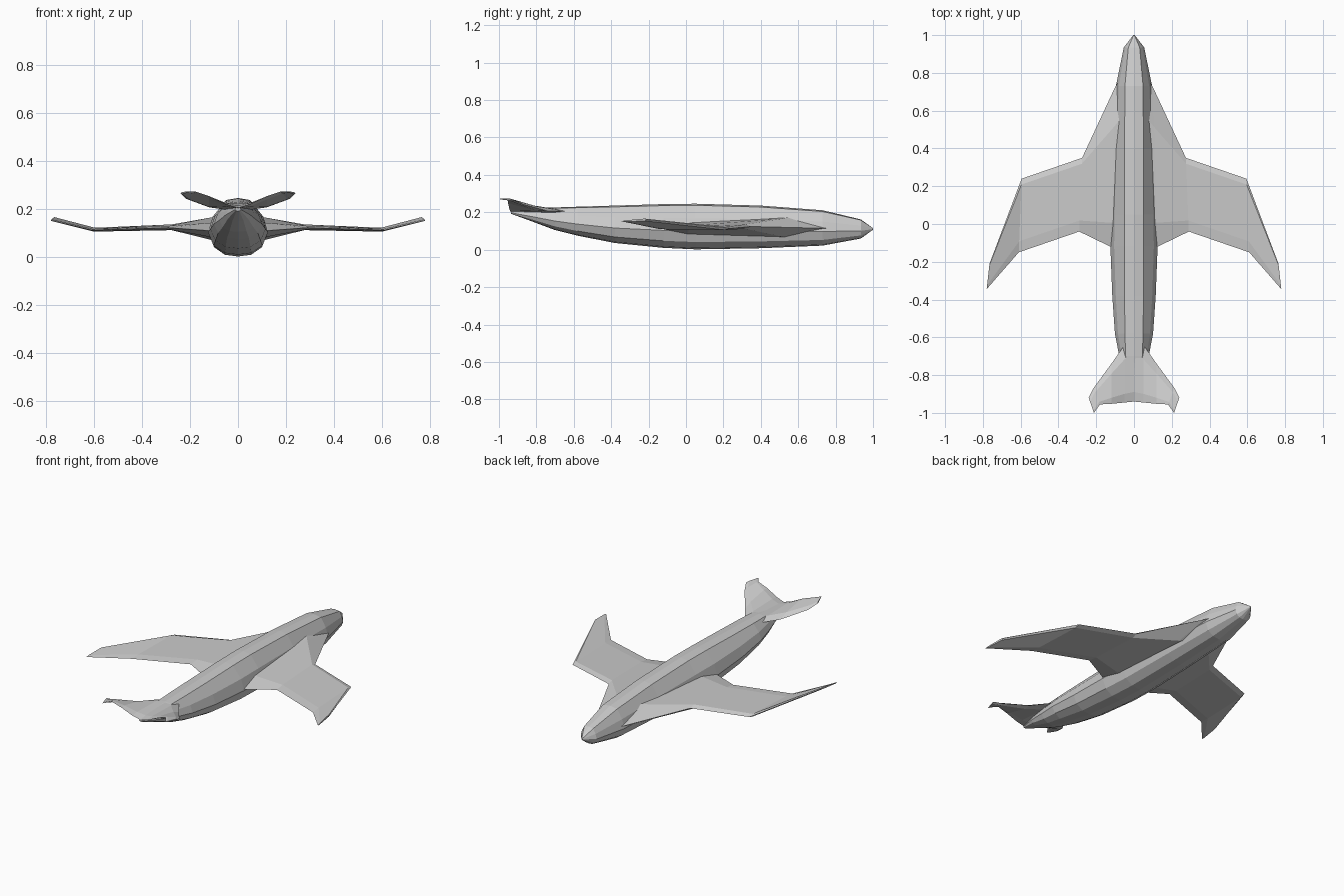
import bpy, bmesh
from mathutils import Vector


def loft(name, rings, mirror=False):
    """Skin closed rings of equal length, cap both ends."""
    bm = bmesh.new()
    rows = [[bm.verts.new(p) for p in r] for r in rings]
    n = len(rows[0])
    for a, b in zip(rows, rows[1:]):
        for i in range(n):
            j = (i + 1) % n
            bm.faces.new((a[i], a[j], b[j], b[i]))
    bm.faces.new(rows[0])
    bm.faces.new(rows[-1])
    bmesh.ops.remove_doubles(bm, verts=bm.verts, dist=0.0005)
    bmesh.ops.recalc_face_normals(bm, faces=bm.faces)
    me = bpy.data.meshes.new(name)
    bm.to_mesh(me)
    bm.free()
    ob = bpy.data.objects.new(name, me)
    bpy.context.collection.objects.link(ob)
    if mirror:
        ob.modifiers.new("mirror", 'MIRROR')
    return ob


def foil_ring(le, te, up, down, front=0.08, rear=0.85):
    """Thin six-point aerofoil between a leading and a trailing point."""
    le, te = Vector(le), Vector(te)
    a, b = le.lerp(te, front), le.lerp(te, rear)
    u, d = Vector((0, 0, up)), Vector((0, 0, down))
    return [le, a + u, b + u * 0.6, te, b - d * 0.6, a - d]


# Fuselage: y, half width, spine half width, bottom z, top z
stations = [
    (1.00, 0.004, 0.002, 0.107, 0.115),
    (0.935, 0.054, 0.030, 0.060, 0.162),
    (0.73, 0.096, 0.048, 0.022, 0.211),
    (0.40, 0.112, 0.050, 0.008, 0.236),
    (0.05, 0.122, 0.050, 0.002, 0.246),
    (-0.12, 0.125, 0.050, 0.010, 0.244),
    (-0.38, 0.115, 0.050, 0.036, 0.236),
    (-0.58, 0.101, 0.048, 0.075, 0.230),
    (-0.70, 0.078, 0.044, 0.105, 0.226),
    (-0.82, 0.050, 0.030, 0.150, 0.216),
    (-0.935, 0.012, 0.006, 0.192, 0.206),
]
rings = []
for y, w, s, zb, zt in stations:
    h = zt - zb
    half = [(s, 0.965), (w * 0.84, 0.68), (w, 0.40), (w * 0.82, 0.16), (w * 0.45, 0.03)]
    right = [(x, y, zb + h * f) for x, f in half]
    left = [(-x, y, z) for x, y, z in reversed(right)]
    rings.append([(0, y, zt)] + right + [(0, y, zb)] + left)
loft("fuselage", rings)

# Wings with a long root strake, straight panel and raised swept tip
loft("wings", [
    foil_ring((0.06, 0.80, 0.115), (0.06, -0.12, 0.11), 0.062, 0.05, 0.25, 0.85),
    foil_ring((0.10, 0.725, 0.115), (0.125, -0.12, 0.11), 0.052, 0.044, 0.25, 0.85),
    foil_ring((0.275, 0.35, 0.124), (0.29, -0.04, 0.122), 0.012, 0.012),
    foil_ring((0.595, 0.24, 0.114), (0.61, -0.15, 0.112), 0.008, 0.008),
    foil_ring((0.765, -0.21, 0.161), (0.78, -0.345, 0.152), 0.006, 0.006),
], mirror=True)

# V tail with upturned trailing edge and small pointed tips
loft("tail_fins", [
    foil_ring((0.0, -0.60, 0.215), (0.0, -0.94, 0.205), 0.012, 0.012, 0.25),
    foil_ring((0.05, -0.64, 0.205), (0.05, -0.945, 0.22), 0.012, 0.012, 0.25),
    foil_ring((0.12, -0.74, 0.207), (0.12, -0.952, 0.253), 0.012, 0.010, 0.25),
    foil_ring((0.215, -0.87, 0.242), (0.18, -0.955, 0.274), 0.008, 0.008, 0.25),
    foil_ring((0.24, -0.92, 0.266), (0.212, -1.0, 0.272), 0.003, 0.005, 0.25),
], mirror=True)
